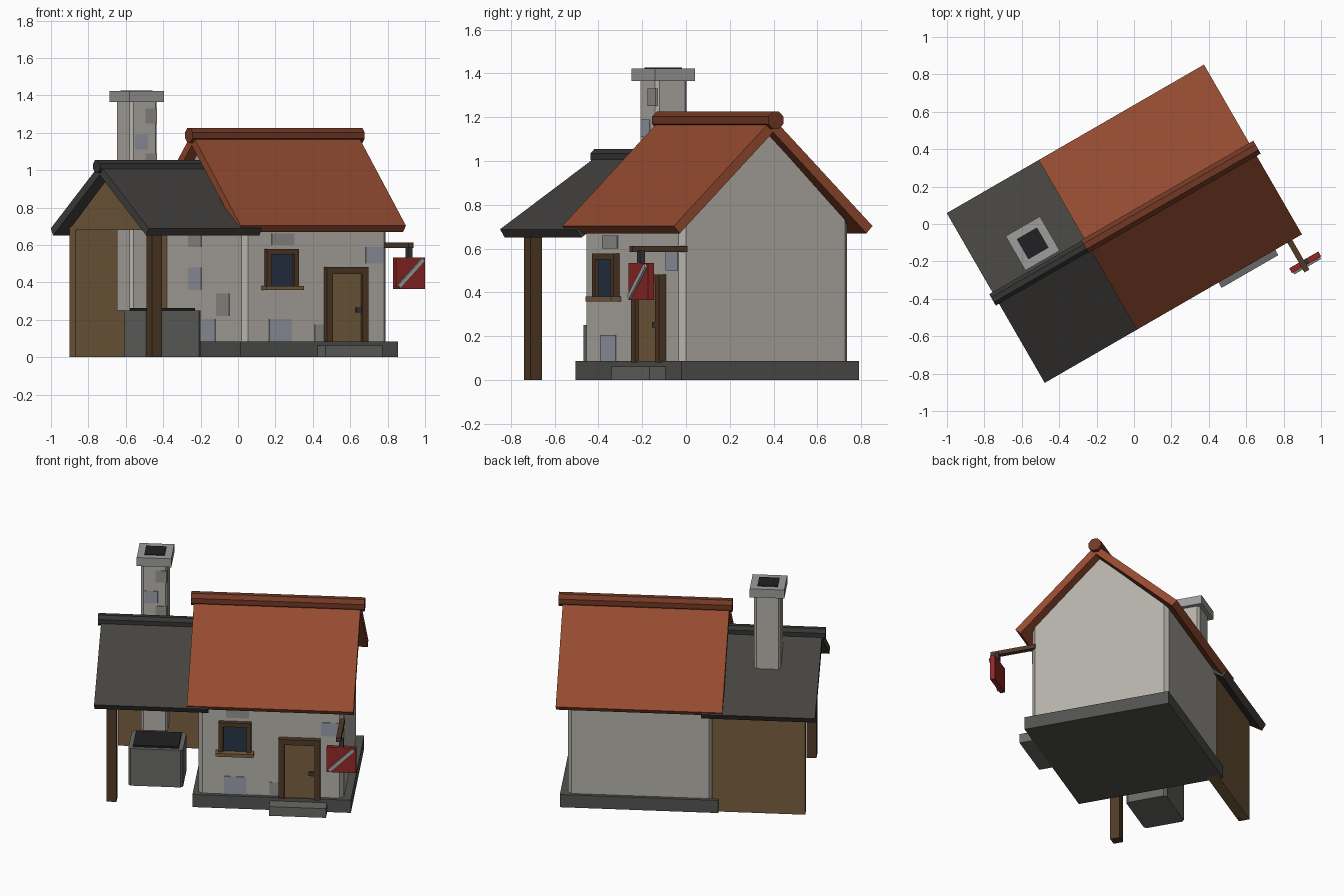
import bpy, bmesh
from math import radians, cos, sin, atan, pi
from mathutils import Matrix

if "Cube" in bpy.data.objects:
    bpy.data.objects.remove(bpy.data.objects["Cube"])

# Everything is built along u (ridge), v (depth), z, then turned 30 degrees
TURN = radians(30)
VC = 0.027  # ridge line
MATS = {}
COLORS = {
    "plaster": (0.46, 0.44, 0.40), "base_grey": (0.085, 0.085, 0.08),
    "step_grey": (0.14, 0.14, 0.135), "stone_grey": (0.30, 0.29, 0.27),
    "stone_blue": (0.32, 0.34, 0.40), "cap_grey": (0.34, 0.34, 0.33),
    "tile_red": (0.30, 0.07, 0.03), "ridge_red": (0.17, 0.04, 0.018),
    "slate": (0.06, 0.055, 0.05), "slate_dark": (0.035, 0.035, 0.034),
    "plank": (0.19, 0.115, 0.05), "timber": (0.08, 0.042, 0.02),
    "glass": (0.02, 0.035, 0.06), "soot": (0.015, 0.015, 0.017),
    "sign_red": (0.28, 0.022, 0.02), "metal": (0.38, 0.38, 0.38),
    "iron": (0.04, 0.04, 0.045),
}


def mat(key):
    if key not in MATS:
        MATS[key] = bpy.data.materials.new(key)
        MATS[key].diffuse_color = (*COLORS[key], 1)
    return MATS[key]


def finish(name, bm, key, bevel=0):
    if bevel:
        ed = [e for e in bm.edges
              if abs((e.verts[0].co - e.verts[1].co).normalized().z) > 0.99]
        bmesh.ops.bevel(bm, geom=ed, offset=bevel, segments=1, affect='EDGES')
    bmesh.ops.recalc_face_normals(bm, faces=bm.faces)
    me = bpy.data.meshes.new(name)
    bm.to_mesh(me)
    bm.free()
    ob = bpy.data.objects.new(name, me)
    ob.rotation_euler.z = TURN
    bpy.context.collection.objects.link(ob)
    me.materials.append(mat(key))
    return ob


def box(name, u, v, z, key, bevel=0, tilt=0):
    """Box from (min, max) ranges; tilt turns it in the u-z plane."""
    bm = bmesh.new()
    size = [r[1] - r[0] for r in (u, v, z)]
    mid = [(r[1] + r[0]) / 2 for r in (u, v, z)]
    m = Matrix.Translation(mid) @ Matrix.Rotation(tilt, 4, 'Y') @ Matrix.Diagonal((*size, 1))
    bmesh.ops.create_cube(bm, size=1, matrix=m)
    return finish(name, bm, key, bevel)


def prism(name, profile, u0, u1, key, bevel=0):
    """Extrude a (v, z) profile along u."""
    bm = bmesh.new()
    f = bm.faces.new([bm.verts.new((u0, v, z)) for v, z in profile])
    r = bmesh.ops.extrude_face_region(bm, geom=[f])
    bmesh.ops.translate(bm, vec=(u1 - u0, 0, 0),
                        verts=[g for g in r["geom"] if isinstance(g, bmesh.types.BMVert)])
    return finish(name, bm, key, bevel)


def roof(name, u, ridge, eave, key, ridge_key, cap_u, cap_z, cap_r):
    half, t = 0.524, 0.046
    a = atan((ridge - eave) / half)
    for side, s in (("front", -1), ("back", 1)):
        prof = [(VC, ridge), (VC + s * half, eave),
                (VC + s * (half - t * sin(a)), eave - t * cos(a)), (VC, ridge - t / cos(a))]
        prism(f"{name}_{side}_slope", prof, *u, key)
    octagon = [(VC + cap_r * cos(pi / 8 + i * pi / 4), cap_z + cap_r * sin(pi / 8 + i * pi / 4))
               for i in range(8)]
    prism(f"{name}_ridge", octagon, *cap_u, ridge_key)


# House body, plinth and door step
prism("house_walls", [(-0.42, 0.05), (0.468, 0.05), (0.468, 0.708), (VC, 1.135), (-0.42, 0.708)],
      -0.207, 0.684, "plaster", 0.025)
box("plinth", (-0.24, 0.73), (-0.445, 0.49), (0, 0.085), "base_grey")
box("door_step", (0.235, 0.585), (-0.53, -0.44), (0, 0.062), "step_grey")

# Roofs
roof("main_roof", (-0.27, 0.75), 1.195, 0.703, "tile_red", "ridge_red", (-0.288, 0.775), 1.186, 0.043)
roof("shed_roof", (-0.838, -0.14), 1.03, 0.688, "slate", "slate_dark", (-0.858, -0.16), 1.02, 0.038)

# Shed: posts, back wall and gable
for side, v in (("front", -0.382), ("back", 0.436)):
    box(f"shed_{side}_post", (-0.768, -0.708), (v - 0.03, v + 0.03), (0, 0.70), "timber")
box("shed_back_wall", (-0.771, -0.2), (0.40, 0.468), (0, 0.70), "plank")
prism("shed_gable", [(VC - 0.44, 0.68), (VC + 0.44, 0.68), (VC, 0.972)], -0.775, -0.735, "plank")

# Chimney and forge
CU, CV = -0.521, 0.181


def around(c, w):
    return (c - w / 2, c + w / 2)


box("chimney_shaft", around(CU, 0.165), around(CV, 0.165), (0.25, 1.39), "plaster", 0.015)
box("chimney_cap", around(CU, 0.212), around(CV, 0.212), (1.365, 1.422), "cap_grey")
box("chimney_opening", around(CU, 0.125), around(CV, 0.125), (1.40, 1.426), "soot")
box("forge_hearth", around(-0.49, 0.335), around(-0.04, 0.26), (0, 0.25), "step_grey", 0.015)
box("forge_coals", around(-0.49, 0.28), around(-0.04, 0.21), (0.24, 0.262), "soot")

# Door
box("door_panel", (0.32, 0.51), (-0.438, -0.41), (0.08, 0.45), "plank")
for side, u in (("left", 0.287), ("right", 0.507)):
    box(f"door_{side}_jamb", (u, u + 0.036), (-0.455, -0.41), (0.08, 0.48), "timber")
box("door_lintel", (0.287, 0.543), (-0.455, -0.41), (0.445, 0.482), "timber")
box("door_handle", (0.472, 0.502), (-0.452, -0.43), (0.24, 0.265), "iron")

# Window
box("window_glass", (-0.06, 0.10), (-0.432, -0.41), (0.37, 0.56), "glass")
for side, u in (("left", -0.08), ("right", 0.09)):
    box(f"window_{side}_frame", (u, u + 0.028), (-0.45, -0.41), (0.37, 0.575), "timber")
box("window_top_frame", (-0.08, 0.118), (-0.45, -0.41), (0.55, 0.577), "timber")
box("window_sill", (-0.097, 0.135), (-0.473, -0.41), (0.358, 0.38), "plank")

# Hanging sign
box("sign_arm", (0.66, 0.69), (-0.68, -0.39), (0.585, 0.612), "timber")
box("sign_hanger", (0.676, 0.704), (-0.648, -0.622), (0.52, 0.59), "iron")
box("sign_board", (0.6, 0.78), (-0.65, -0.62), (0.365, 0.533), "sign_red")
box("sign_stripe", (0.585, 0.795), (-0.662, -0.645), (0.438, 0.46), "metal", tilt=-radians(44))

# Accent stones: (u or v centre, z centre, width, height)
front = [(0.035, 0.63, 0.14, 0.06), (0.02, 0.145, 0.14, 0.12),
         (0.27, 0.13, 0.08, 0.09), (0.6, 0.545, 0.11, 0.09)]
left = [(0.1, 0.62, 0.14, 0.06), (0.1, 0.42, 0.14, 0.12),
        (-0.2, 0.28, 0.14, 0.12), (-0.05, 0.145, 0.14, 0.12)]
stack = [(-0.48, 1.29, 0.07, 0.08), (-0.54, 1.15, 0.08, 0.08), (-0.48, 1.06, 0.07, 0.06)]
for i, (c, z, w, h) in enumerate(front):
    box(f"front_stone_{i}", around(c, w), (-0.424, -0.41), around(z, h),
        ("stone_grey", "stone_blue")[i % 2])
for i, (c, z, w, h) in enumerate(left):
    box(f"left_stone_{i}", (-0.211, -0.195), around(c, w), around(z, h),
        ("stone_grey", "stone_blue")[i % 2])
for i, (c, z, w, h) in enumerate(stack):
    box(f"chimney_stone_{i}", around(c, w), (CV - 0.086, CV - 0.07), around(z, h),
        ("stone_grey", "stone_blue")[i % 2])

for m in bpy.data.materials:
    if m.users and not m.is_grease_pencil:
        m.use_nodes = True
        m.node_tree.nodes["Principled BSDF"].inputs["Base Color"].default_value = m.diffuse_color
